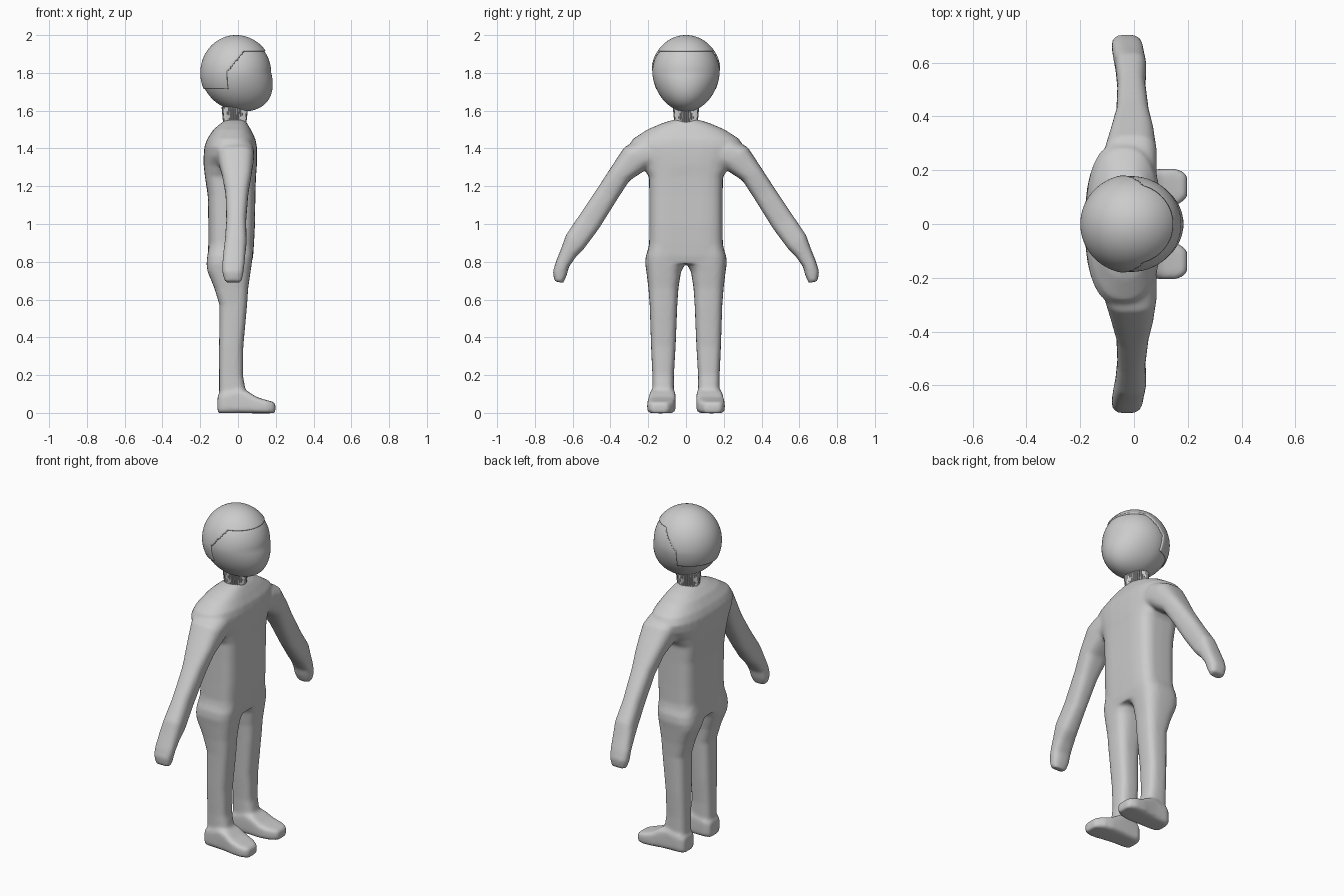
import bpy, bmesh, math
from mathutils import Vector

if "Cube" in bpy.data.objects:
    bpy.data.objects.remove(bpy.data.objects["Cube"])

grey = bpy.data.materials.new("plain grey")
grey.diffuse_color = (0.6, 0.6, 0.6, 1)
grey.use_nodes = True
grey.node_tree.nodes["Principled BSDF"].inputs["Base Color"].default_value = grey.diffuse_color


def make_object(name, bm, angle=40):
    bmesh.ops.recalc_face_normals(bm, faces=bm.faces[:])
    mesh = bpy.data.meshes.new(name)
    for f in bm.faces:
        f.smooth = True
    bm.to_mesh(mesh)
    bm.free()
    mesh.materials.append(grey)
    ob = bpy.data.objects.new(name, mesh)
    bpy.context.collection.objects.link(ob)
    bpy.context.view_layer.objects.active = ob
    ob.select_set(True)
    bpy.ops.object.shade_smooth_by_angle(angle=math.radians(angle))
    ob.select_set(False)
    return ob


def power(c, e):
    return math.copysign(abs(c) ** (2 / e), c)


def loft(bm, rings, n=32):
    """Skin rounded-box rings, each (centre, half axis u, half axis v, squareness)."""
    loops = []
    for c, u, v, e in rings:
        loop = []
        for i in range(n):
            a = 2 * math.pi * i / n
            p = Vector(c) + Vector(u) * power(math.cos(a), e) + Vector(v) * power(math.sin(a), e)
            loop.append(bm.verts.new(p))
        loops.append(loop)
    for a, b in zip(loops, loops[1:]):
        for i in range(n):
            j = (i + 1) % n
            bm.faces.new((a[i], a[j], b[j], b[i]))
    bm.faces.new(loops[0])
    bm.faces.new(loops[-1])


def z_ring(z, y0, y1, x0, x1, e):
    return (((x0 + x1) / 2, (y0 + y1) / 2, z), ((x1 - x0) / 2, 0, 0), (0, (y1 - y0) / 2, 0), e)


body = bmesh.new()

# Torso: height, half width, back, front, squareness
torso = [(0.79, 0.205, -0.162, 0.072, 4), (0.83, 0.207, -0.16, 0.08, 4), (0.9, 0.195, -0.157, 0.085, 4),
         (1.0, 0.194, -0.157, 0.09, 4), (1.15, 0.194, -0.16, 0.092, 4), (1.25, 0.196, -0.175, 0.095, 4),
         (1.31, 0.235, -0.182, 0.1, 3), (1.36, 0.29, -0.182, 0.101, 2.6), (1.41, 0.305, -0.178, 0.1, 2.6),
         (1.45, 0.282, -0.163, 0.092, 2.6), (1.5, 0.205, -0.13, 0.068, 2.5), (1.53, 0.135, -0.095, 0.05, 2.5),
         (1.55, 0.075, -0.065, 0.035, 2)]
loft(body, [z_ring(z, -w, w, b, f, e) for z, w, b, f, e in torso])

# Arms: y, z, half thickness, back, front, direction tilt in degrees
arm = [(0.19, 1.38, 0.09, -0.13, 0.085, 45), (0.262, 1.352, 0.085, -0.11, 0.085, 40),
       (0.35, 1.262, 0.06, -0.085, 0.072, 33), (0.415, 1.162, 0.06, -0.066, 0.055, 33),
       (0.51, 1.015, 0.063, -0.062, 0.043, 35), (0.588, 0.905, 0.06, -0.07, 0.046, 38),
       (0.622, 0.848, 0.045, -0.078, 0.04, 30), (0.655, 0.785, 0.037, -0.083, 0.034, 20),
       (0.668, 0.738, 0.038, -0.082, 0.028, 14), (0.673, 0.692, 0.024, -0.068, 0.018, 10)]
# Legs: height, inner y, outer y, back, front
leg = [(0.9, 0.015, 0.19, -0.15, 0.078), (0.83, 0.0, 0.213, -0.163, 0.078), (0.79, 0.002, 0.216, -0.167, 0.073),
       (0.75, 0.026, 0.21, -0.162, 0.067), (0.66, 0.04, 0.199, -0.125, 0.054), (0.57, 0.046, 0.192, -0.098, 0.048),
       (0.35, 0.055, 0.185, -0.1, 0.028), (0.2, 0.064, 0.178, -0.1, 0.026), (0.12, 0.064, 0.178, -0.1, 0.04),
       (0.04, 0.064, 0.178, -0.1, 0.05)]
# Feet: x, inner y, outer y, top z
foot = [(-0.108, 0.075, 0.17, 0.09), (-0.08, 0.058, 0.188, 0.11), (0.0, 0.055, 0.192, 0.13),
        (0.05, 0.054, 0.198, 0.115), (0.1, 0.055, 0.205, 0.083), (0.15, 0.065, 0.206, 0.068),
        (0.182, 0.085, 0.195, 0.06), (0.198, 0.1, 0.178, 0.05)]
for s in (-1, 1):
    rings = []
    for y, z, t, b, f, tilt in arm:
        a = math.radians(tilt)
        rings.append((((b + f) / 2, s * y, z), ((f - b) / 2, 0, 0),
                      (0, s * t * math.cos(a), t * math.sin(a)), 2.8))
    loft(body, rings)
    loft(body, [z_ring(z, s * y0, s * y1, b, f, 3) for z, y0, y1, b, f in leg])
    loft(body, [((x, s * (y0 + y1) / 2, h / 2 - 0.001), (0, s * (y1 - y0) / 2, 0), (0, 0, h / 2 + 0.001), 5)
                for x, y0, y1, h in foot])

# Fuse the limbs into one smooth body
ob = make_object("body", body, 180)
remesh = ob.modifiers.new("fuse", 'REMESH')
remesh.mode = 'VOXEL'
remesh.voxel_size = 0.01
remesh.use_smooth_shade = True
soft = ob.modifiers.new("soften", 'SMOOTH')
soft.factor = 0.5
soft.iterations = 6

# Ribbed neck
neck = bmesh.new()
loops = []
for z, r in ((1.52, 0.06), (1.575, 0.066), (1.62, 0.07)):
    loops.append([neck.verts.new((-0.017 + (r - 0.005 * (i % 2)) * math.cos(i * math.pi / 40),
                                  (r - 0.005 * (i % 2)) * math.sin(i * math.pi / 40), z)) for i in range(80)])
for a, b in zip(loops, loops[1:]):
    for i in range(80):
        neck.faces.new((a[i], a[i - 1], b[i - 1], b[i]))
neck.faces.new(loops[0])
neck.faces.new(loops[-1])
make_object("neck", neck, 30)


def head_shape(scale, u, v):
    """Egg-shaped head, narrower below with a fuller face toward +x."""
    bm = bmesh.new()
    bmesh.ops.create_uvsphere(bm, u_segments=u, v_segments=v, radius=1)
    for p in bm.verts:
        x, y, z = p.co
        low = max(0, -z)
        px = x * (0.186 if x > 0 else 0.183) + (0.055 * x * low if x > 0 else 0) + 0.03 * low ** 3
        p.co = (-0.01 + scale * px, scale * 0.178 * y * (1 - 0.08 * low),
                1.8 + scale * z * (0.193 if z > 0 else 0.205))
    return bm


make_object("head", head_shape(1, 64, 40), 180)

# Hair cap: keep crown and back, with a stepped line at the temple
hair = head_shape(1.036, 120, 90)


def is_hair(c):
    edge = -0.055 + max(0, c.z - 1.81) * 0.82
    return c.z > 1.92 or (c.z > 1.715 and c.x < edge)


bmesh.ops.delete(hair, geom=[f for f in hair.faces if not is_hair(f.calc_center_median())], context='FACES')
ob = make_object("hair_cap", hair, 40)
shell = ob.modifiers.new("thickness", 'SOLIDIFY')
shell.thickness = 0.012
shell.offset = -1
